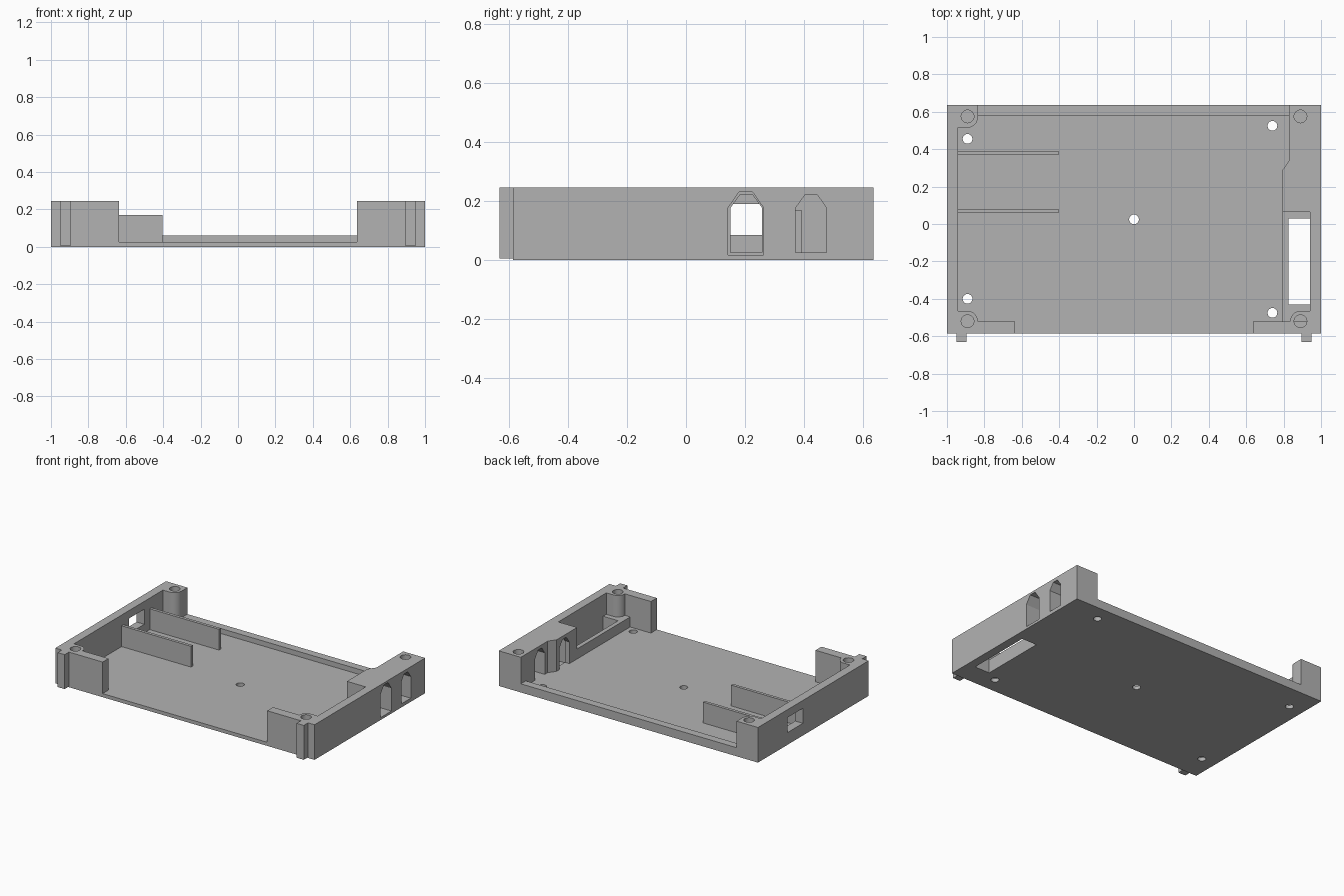
import bpy, bmesh
from math import cos, sin, radians

old = bpy.data.objects.get("Cube")
if old:
    bpy.data.objects.remove(old, do_unlink=True)

grey = bpy.data.materials.new("mid_grey")
grey.use_nodes = True
colour = (0.45, 0.45, 0.45, 1)
grey.diffuse_color = colour
grey.node_tree.nodes["Principled BSDF"].inputs["Base Color"].default_value = colour

TOP, FLOOR = 0.245, 0.025
BACK, FRONT = 0.635, -0.585


def prism(name, outline, lo, hi, along_x=False):
    """Extrude an outline up z, or a (y, z) outline along x."""
    bm = bmesh.new()
    verts = [bm.verts.new((lo, a, b) if along_x else (a, b, lo)) for a, b in outline]
    face = bm.faces.new(verts)
    ext = bmesh.ops.extrude_face_region(bm, geom=[face])
    moved = [g for g in ext["geom"] if isinstance(g, bmesh.types.BMVert)]
    d = hi - lo
    bmesh.ops.translate(bm, verts=moved, vec=(d, 0, 0) if along_x else (0, 0, d))
    bmesh.ops.recalc_face_normals(bm, faces=bm.faces)
    mesh = bpy.data.meshes.new(name)
    bm.to_mesh(mesh)
    bm.free()
    mesh.materials.append(grey)
    ob = bpy.data.objects.new(name, mesh)
    bpy.context.collection.objects.link(ob)
    return ob


def rect(x0, x1, y0, y1):
    return [(x0, y0), (x1, y0), (x1, y1), (x0, y1)]


def arc(cx, cy, r, a0, a1, n=10):
    angles = [radians(a0 + (a1 - a0) * i / n) for i in range(n + 1)]
    return [(cx + r * cos(a), cy + r * sin(a)) for a in angles]


def circle(cx, cy, r):
    return arc(cx, cy, r, 0, 360, 32)[:-1]


def cut(ob, cutters):
    """Subtract each cutter and bake the result."""
    for c in cutters:
        mod = ob.modifiers.new("cut", 'BOOLEAN')
        mod.operation, mod.solver, mod.object = 'DIFFERENCE', 'EXACT', c
        c.hide_render = True
    bpy.context.view_layer.update()
    graph = bpy.context.evaluated_depsgraph_get()
    baked = bpy.data.meshes.new_from_object(ob.evaluated_get(graph))
    ob.modifiers.clear()
    ob.data = baked


# Cutters: floor holes, battery-style slot, screw holes, ports
floor_holes = [prism("hole_cutter", circle(x, y, 0.026), -0.1, 0.1)
               for x, y in [(-0.89, 0.455), (-0.89, -0.4), (0, 0.025), (0.74, 0.525), (0.74, -0.475)]]
slot = prism("slot_cutter", rect(0.825, 0.94, -0.43, 0.03), -0.1, 0.3)
screws = {s: [prism("screw_cutter", circle(s * 0.89, y, 0.034), 0.05, 0.4) for y in (0.575, -0.52)]
          for s in (-1, 1)}


def port(y0, y1, bottom, top, x0, x1):
    """House-shaped opening with a clipped peak."""
    w, shoulder = (y1 - y0) * 0.31, 0.176
    return prism("port_cutter", [(y0, bottom), (y1, bottom), (y1, shoulder),
                                 (y1 - w, top), (y0 + w, top), (y0, shoulder)], x0, x1, True)


ports = [port(0.15, 0.258, FLOOR - 0.002, 0.222, 0.7, 1.1),
         port(0.142, 0.263, 0.017, 0.23, 0.83, 1.1),
         port(0.371, 0.476, FLOOR - 0.001, 0.222, 0.7, 1.1)]
window = prism("window_cutter", rect(0.14, 0.31, 0.085, 0.19), -1.1, -0.9, True)

# Floor plate
floor = prism("floor", rect(-1, 1, FRONT, BACK), 0, FLOOR)
cut(floor, floor_holes + [slot, ports[1]])

# Left and right walls with screw bosses and front returns
right_side = prism(
    "plain_side_wall",
    [(-1, FRONT), (-0.635, FRONT), (-0.635, -0.52)]
    + arc(-0.89, -0.52, 0.055, 0, 90) + [(-0.94, -0.465), (-0.94, 0.515)]
    + arc(-0.89, 0.57, 0.055, -90, 0) + [(-0.835, BACK), (-1, BACK)], FLOOR, TOP)
cut(right_side, screws[-1] + [window])

left_side = prism(
    "port_side_wall",
    [(1, FRONT), (0.635, FRONT), (0.635, -0.52)]
    + arc(0.89, -0.52, 0.055, 180, 90)
    + [(0.94, -0.465), (0.94, 0.065), (0.795, 0.065), (0.795, 0.29),
       (0.83, 0.34), (0.83, BACK), (1, BACK)], FLOOR, TOP)
cut(left_side, screws[1] + ports)

# Low rim around the slot
rim = prism("slot_rim", rect(0.795, 0.94, -0.52, 0.065), FLOOR, 0.095)
cut(rim, [slot])

# Low back wall, divider rails and front tabs
parts = [floor, right_side, left_side, rim,
         prism("back_wall", rect(-0.835, 0.83, 0.58, BACK), FLOOR, 0.06)]
for i, y in enumerate((0.06, 0.37)):
    parts.append(prism(f"divider_rail_{i + 1}", rect(-0.94, -0.405, y, y + 0.021), FLOOR, 0.17))
for side, x in (("right", -0.95), ("left", 0.895)):
    parts.append(prism(f"front_tab_{side}", rect(x, x + 0.055, -0.632, FRONT), 0.005, TOP))

# Remove cutters and smooth the round holes
for c in floor_holes + [slot, window] + ports + screws[-1] + screws[1]:
    bpy.data.objects.remove(c, do_unlink=True)
bpy.ops.object.select_all(action='DESELECT')
for ob in parts:
    ob.select_set(True)
bpy.context.view_layer.objects.active = floor
bpy.ops.object.shade_smooth_by_angle()
